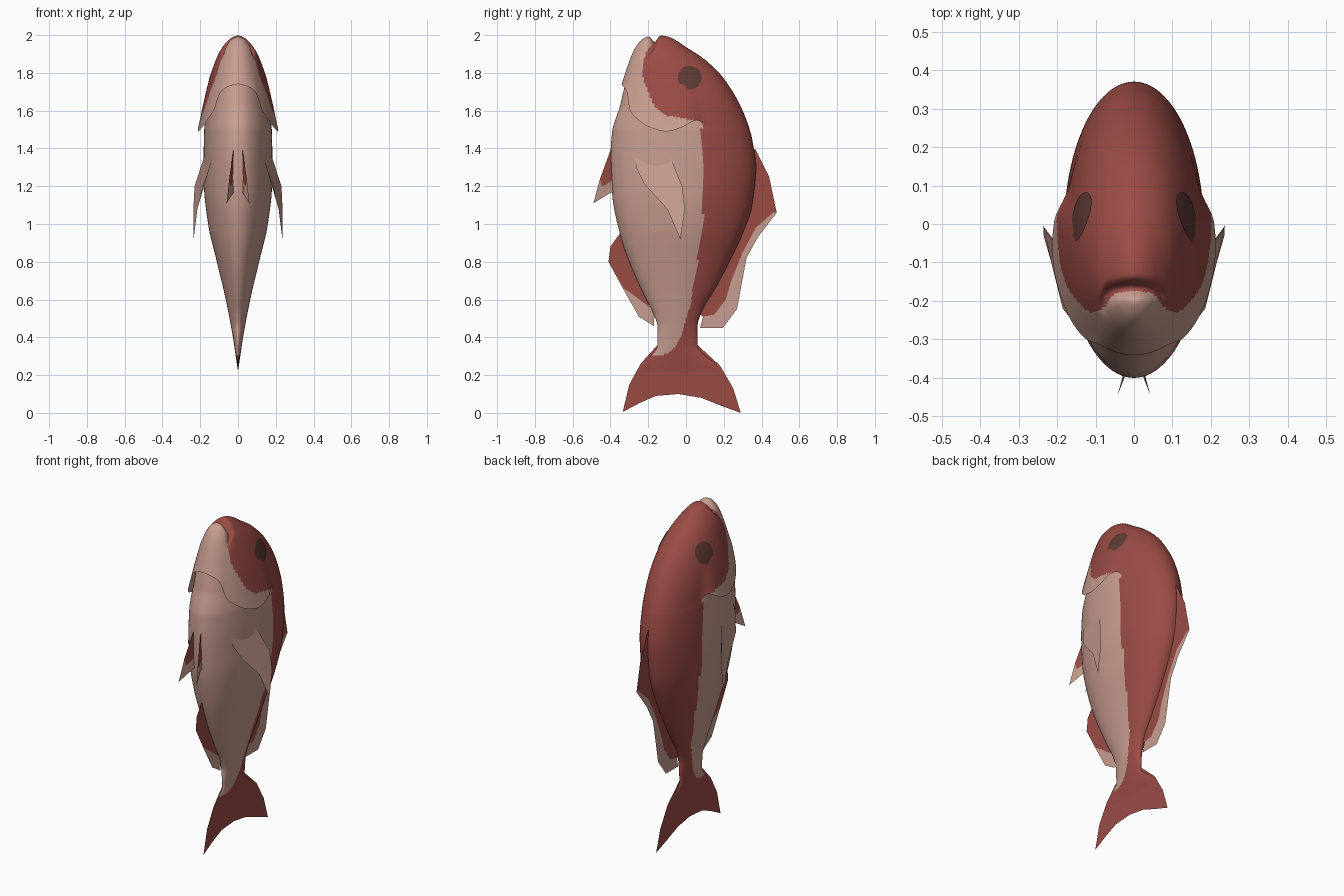
import bpy, bmesh, math

if "Cube" in bpy.data.objects:
    bpy.data.objects.remove(bpy.data.objects["Cube"])

def material(name, rgb):
    m = bpy.data.materials.new(name)
    m.diffuse_color = (*rgb, 1)
    m.use_nodes = True
    m.node_tree.nodes["Principled BSDF"].inputs["Base Color"].default_value = m.diffuse_color
    return m

RED = material("red scales", (0.33, 0.072, 0.060))
PINK = material("pale pink", (0.58, 0.34, 0.28))
DARK = material("dark eye", (0.115, 0.045, 0.035))

def curve(points):
    """Smooth monotone interpolation through (position, value) pairs."""
    p = sorted(points)
    n = len(p)
    sec = [(p[i+1][1] - p[i][1]) / (p[i+1][0] - p[i][0]) for i in range(n - 1)]
    tan = [sec[0]] + [2*a*b/(a + b) if a*b > 0 else 0 for a, b in zip(sec, sec[1:])] + [sec[-1]]
    def f(t):
        t = min(max(t, p[0][0]), p[-1][0])
        i = 0
        while i < n - 2 and t > p[i+1][0]:
            i += 1
        h = p[i+1][0] - p[i][0]
        s = (t - p[i][0]) / h
        return ((1 + 2*s)*(1-s)**2*p[i][1] + s*(1-s)**2*h*tan[i]
                + s*s*(3 - 2*s)*p[i+1][1] + s*s*(s-1)*h*tan[i+1])
    return f

# Side outline and half width, by height
belly = curve([(2, -.16), (1.99, -.21), (1.96, -.25), (1.9, -.285), (1.8, -.32), (1.65, -.36),
               (1.5, -.39), (1.35, -.40), (1.15, -.39), (.95, -.35), (.8, -.30), (.62, -.22),
               (.52, -.17), (.45, -.15), (.36, -.15), (.24, -.25)])
back = curve([(2, -.14), (1.99, -.09), (1.93, .01), (1.87, .10), (1.77, .20), (1.6, .30),
              (1.45, .35), (1.3, .37), (1.1, .35), (.95, .30), (.8, .23), (.65, .15),
              (.55, .09), (.45, .06), (.36, .06), (.24, .18)])
width = curve([(2, .006), (1.99, .03), (1.97, .055), (1.9, .103), (1.8, .14), (1.7, .163),
               (1.6, .175), (1.5, .179), (1.35, .182), (1.2, .18), (1, .158), (.8, .112),
               (.6, .065), (.4, .027), (.3, .012), (.22, 0)])
# Gill edge height and flare, by position around the ring (-1 belly, 1 back)
gill_edge = curve([(-1, 1.74), (-.86, 1.70), (-.75, 1.60), (-.6, 1.55), (-.45, 1.515), (-.2, 1.49),
                   (0, 1.51), (.26, 1.55), (.36, 1.52), (1, 1.5)])
gill_flare = curve([(-1, .006), (-.85, .014), (-.5, .03), (-.2, .035), (.1, .03), (.28, .01),
                    (.36, 0), (1, 0)])
# Colour borders: red lies behind these y values
head_border = curve([(2, -.165), (1.95, -.18), (1.9, -.215), (1.8, -.23), (1.7, -.2), (1.62, -.16),
                     (1.575, -.1), (1.555, 0), (1.54, .08), (1.45, .085)])
body_border = curve([(1.6, .09), (1.4, .08), (1.2, .09), (1, .09), (.9, .07), (.8, .06), (.7, .04),
                     (.6, .03), (.5, 0), (.4, -.03), (.35, -.06), (.31, -.11), (.305, -.4)])

def surface(z, u):
    """Side point on the ring at height z, u from -1 (belly) to 1 (back)."""
    c, a = (belly(z) + back(z)) / 2, (back(z) - belly(z)) / 2
    return width(z) * math.sqrt(max(0, 1 - u*u)), c + a*u

def make(name, verts, faces, mats, rule=None, smooth=True):
    me = bpy.data.meshes.new(name)
    me.from_pydata(verts, [], faces)
    for m in mats:
        me.materials.append(m)
    bm = bmesh.new()
    bm.from_mesh(me)
    bmesh.ops.recalc_face_normals(bm, faces=bm.faces)
    for f in bm.faces:
        f.smooth = smooth
        if rule:
            f.material_index = rule(f.calc_center_median())
    bm.to_mesh(me)
    bm.free()
    ob = bpy.data.objects.new(name, me)
    bpy.context.collection.objects.link(ob)
    return ob

def loft(name, point, rows, sides, border):
    verts = [point(r / rows, 2*math.pi*k / sides) for r in range(rows + 1) for k in range(sides)]
    faces = [(r*sides + k, r*sides + (k+1) % sides, (r+1)*sides + (k+1) % sides, (r+1)*sides + k)
             for r in range(rows) for k in range(sides)]
    faces.append(tuple(range(sides)))
    return make(name, verts, faces, [PINK, RED], lambda c: int(c.y > border(c.z)))

# Head: rows run from the nose to the flared gill edge, with a mouth groove
def head_point(s, th):
    u, side = -math.cos(th), (1 if math.sin(th) >= 0 else -1)
    z = 2 - (2 - gill_edge(u)) * s**1.8
    x, y = surface(z, u)
    flare = gill_flare(u) * s**6
    x += flare * math.sqrt(max(0, 1 - u*u))
    y += flare * u * .6
    groove = math.exp(-((y - head_border(z)) / .018)**2) * min(1, max(0, (z - 1.86) / .08))
    return x*side, y, z - .035*groove

loft("head", head_point, 90, 128, head_border)

# Body: starts tucked under the head and thins to the tail root
def body_point(s, th):
    u, side = -math.cos(th), (1 if math.sin(th) >= 0 else -1)
    z = 1.8 - 1.58*s
    x, y = surface(z, u)
    k = 1 - .05 * min(1, max(0, (z - 1.5) / .12))
    return x*side*k, -.03 + (y + .03)*k, z

loft("body", body_point, 150, 112, body_border)

# Eyes: thin discs laid on the head surface
for side, label in ((1, "right"), (-1, "left")):
    verts, n = [], 32
    for r in range(5):
        for k in range(n):
            t = 2*math.pi*k / n
            y, z = .02 + .0157*r*math.cos(t), 1.775 + .0157*r*math.sin(t)
            u = (2*y - belly(z) - back(z)) / (back(z) - belly(z))
            verts.append((side*(surface(z, u)[0] + .004), y, z))
    faces = [(r*n + k, r*n + (k+1) % n, (r+1)*n + (k+1) % n, (r+1)*n + k)
             for r in range(1, 4) for k in range(n)]
    faces.append(tuple(range(n, 2*n)))
    make(label + "_eye", verts, faces, [DARK])

def fin(name, outline, mat, x=lambda y, z: 0):
    make(name, [(x(y, z), y, z) for y, z in outline], [tuple(range(len(outline)))], [mat], smooth=False)

# Tail fin
fin("tail_fin", [(-.15, .36), (-.24, .26), (-.30, .15), (-.335, .005), (-.25, .05), (-.16, .09),
                 (-.04, .10), (.08, .08), (.18, .04), (.29, 0), (.25, .13), (.18, .25), (.06, .36)], RED)

# Dorsal fin: red web and pale rim
web = [(.46, 1.06), (.37, .98), (.30, .85), (.24, .70), (.21, .60), (.15, .52), (.09, .51)]
fin("dorsal_fin", [(.365, 1.4), (.44, 1.25), (.48, 1.06)] + web
    + [(.04, .55), (.1, .7), (.2, .9), (.29, 1.1), (.32, 1.3)], RED)
fin("dorsal_rim", [(.48, 1.06), (.38, .93), (.32, .82), (.27, .55), (.195, .45), (.075, .45)] + web[::-1], PINK)

# Anal fin: red web and pale rim
web = [(-.33, .66), (-.28, .625), (-.20, .565)]
fin("anal_fin", [(-.33, .97), (-.365, .93), (-.40, .88), (-.41, .80)] + web + [(-.17, .60), (-.25, .80)], RED)
fin("anal_rim", [(-.41, .80), (-.34, .67), (-.25, .51), (-.17, .46), (-.165, .57)] + web[::-1], PINK)

# Paired pelvic and pectoral fins
pectoral = [(.125, -.27, 1.41), (.15, -.265, 1.30), (.185, -.22, 1.21), (.215, -.10, 1.08),
            (.235, -.03, .92), (.236, -.005, 1.08), (.23, -.02, 1.20), (.165, -.10, 1.40)]
for side, label in ((1, "right_"), (-1, "left_")):
    splay = lambda y, z, s=side: s * (.025 + max(0, -.4 - y) * .39)
    fin(label + "pelvic_fin", [(-.38, 1.40), (-.40, 1.39), (-.44, 1.28), (-.455, 1.24), (-.445, 1.20),
                               (-.42, 1.21), (-.38, 1.24)], RED, splay)
    fin(label + "pelvic_rim", [(-.455, 1.24), (-.49, 1.11), (-.40, 1.165), (-.38, 1.17), (-.38, 1.24),
                               (-.42, 1.21), (-.445, 1.20)], PINK, splay)
    make(label + "pectoral_fin", [(side*x, y, z) for x, y, z in pectoral], [tuple(range(8))], [PINK], smooth=False)
